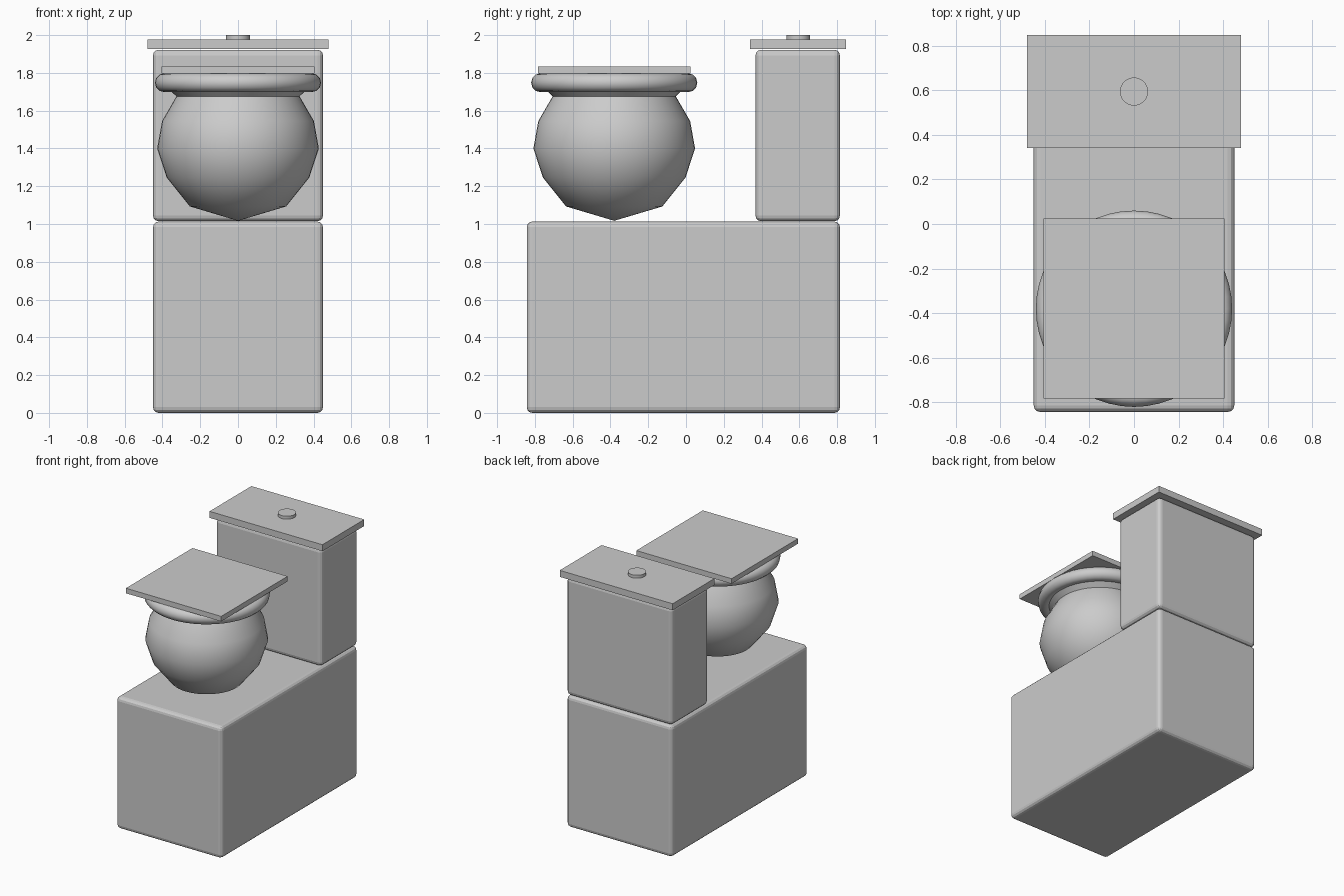
import bpy, bmesh, math

if "Cube" in bpy.data.objects:
    bpy.data.objects.remove(bpy.data.objects["Cube"])

BOWL_Y = -0.38


def box(name, lo, hi, bevel=0.0):
    """Axis-aligned box between two corners, optionally with rounded edges."""
    centre = [(a + b) / 2 for a, b in zip(lo, hi)]
    bpy.ops.mesh.primitive_cube_add(size=1, location=centre)
    ob = bpy.context.object
    ob.name = name
    ob.scale = [b - a for a, b in zip(lo, hi)]
    bpy.ops.object.transform_apply(location=False, rotation=False, scale=True)
    if bevel:
        mod = ob.modifiers.new("rounded_edges", 'BEVEL')
        mod.width = bevel
        mod.segments = 3
    return ob


def lathe(name, profile, location, steps=48):
    """Revolve (radius, height) points about the z axis."""
    bm = bmesh.new()
    verts = [bm.verts.new((r, 0, z)) for r, z in profile]
    edges = [bm.edges.new(pair) for pair in zip(verts, verts[1:])]
    bmesh.ops.spin(bm, geom=verts + edges, cent=(0, 0, 0), axis=(0, 0, 1),
                   angle=math.tau, steps=steps, use_duplicate=False)
    bmesh.ops.remove_doubles(bm, verts=bm.verts, dist=1e-4)
    bmesh.ops.recalc_face_normals(bm, faces=bm.faces)
    mesh = bpy.data.meshes.new(name)
    bm.to_mesh(mesh)
    bm.free()
    ob = bpy.data.objects.new(name, mesh)
    ob.location = location
    bpy.context.collection.objects.link(ob)
    return ob


def smooth(ob, degrees):
    bpy.ops.object.select_all(action='DESELECT')
    ob.select_set(True)
    bpy.context.view_layer.objects.active = ob
    bpy.ops.object.shade_smooth_by_angle(angle=math.radians(degrees))


# Base block and water tank
box("base", (-0.45, -0.843, 0.0), (0.45, 0.815, 1.013), 0.03)
box("tank", (-0.45, 0.368, 1.015), (0.45, 0.815, 1.922), 0.03)

# Tank lid with its round flush button
box("tank_lid", (-0.48, 0.34, 1.927), (0.48, 0.848, 1.977))
bpy.ops.mesh.primitive_cylinder_add(vertices=32, radius=0.063, depth=0.04,
                                    location=(0, 0.594, 1.98))
bpy.context.object.name = "flush_button"
smooth(bpy.context.object, 30)

# Bowl: coarse rounded profile with a neck flaring out under the seat
bowl = lathe("bowl", [(0, 1.017), (0.255, 1.093), (0.378, 1.247), (0.428, 1.40),
                      (0.402, 1.545), (0.326, 1.676), (0.405, 1.75)],
             (0, BOWL_Y, 0))
smooth(bowl, 60)

# Seat ring
bpy.ops.mesh.primitive_torus_add(major_radius=0.39, minor_radius=0.05,
                                 major_segments=48, minor_segments=12,
                                 location=(0, BOWL_Y, 1.748))
bpy.context.object.name = "seat"
smooth(bpy.context.object, 40)

# Square seat cover
box("seat_cover", (-0.405, -0.783, 1.796), (0.405, 0.025, 1.835))
